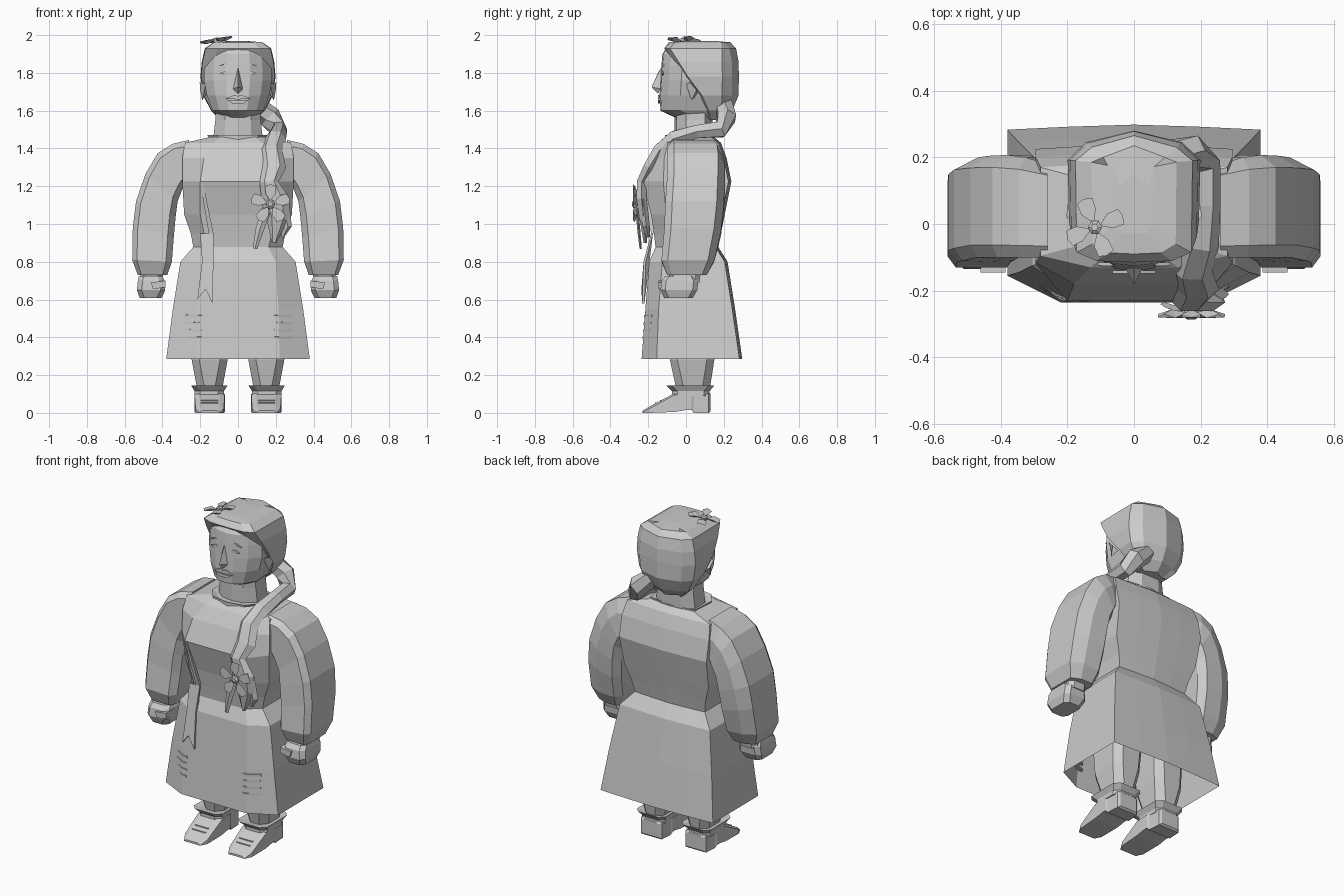
import bpy, bmesh, math
from mathutils import Vector, Matrix

grey = bpy.data.materials.new("light_grey")
grey.diffuse_color = (0.6, 0.6, 0.6, 1)


def make(name, verts, faces):
    me = bpy.data.meshes.new(name)
    me.from_pydata([tuple(v) for v in verts], [], faces)
    bm = bmesh.new()
    bm.from_mesh(me)
    bmesh.ops.recalc_face_normals(bm, faces=bm.faces)
    bm.to_mesh(me)
    bm.free()
    me.materials.append(grey)
    ob = bpy.data.objects.new(name, me)
    bpy.context.collection.objects.link(ob)
    return ob


def loft(name, rings, caps=(True, True)):
    n = len(rings[0])
    verts = [v for r in rings for v in r]
    faces = [(i * n + j, i * n + (j + 1) % n, (i + 1) * n + (j + 1) % n, (i + 1) * n + j)
             for i in range(len(rings) - 1) for j in range(n)]
    if caps[0]:
        faces.append(tuple(range(n)))
    if caps[1]:
        faces.append(tuple(range(len(verts) - n, len(verts))))
    return make(name, verts, faces)


def ring(z, half):
    """Mirror a half outline (front to back, x >= 0) into a full ring."""
    left = [(-x, y, z) for x, y in reversed(half) if x > 0]
    return [(x, y, z) for x, y in half] + left


def plate(name, pts, y, depth=0.009):
    """Thin plate in the xz plane whose front face is at y."""
    return loft(name, [[(x, y, z) for x, z in pts], [(x, y + depth, z) for x, z in pts]])


def tube(name, path, sides=6):
    """Tube through (x, y, z, half width, half depth) stations."""
    p = [Vector(s[:3]) for s in path]
    rings = []
    for i, s in enumerate(path):
        d = (p[min(i + 1, len(p) - 1)] - p[max(i - 1, 0)]).normalized()
        u = (Vector((1, 0, 0)) - d * d.x).normalized()
        v = d.cross(u)
        rings.append([p[i] + u * math.cos(a) * s[3] + v * math.sin(a) * s[4]
                      for a in (math.tau * k / sides for k in range(sides))])
    return loft(name, rings)


def flower(name, centre, rot, r, petals):
    m = Matrix.Translation(centre) @ rot
    for k in range(petals):
        q = m @ Matrix.Rotation(math.tau * (k + .25) / petals, 4, 'Z')
        pts = [(.15, 0, 0), (.55, -.26, .16), (.92, -.27, .05), (1, 0, .14), (.92, .27, .05),
               (.55, .26, .16), (.6, 0, -.08)]
        make(name + "_petal", [q @ (Vector(c) * r) for c in pts],
             [(0, 1, 6), (1, 2, 6), (2, 3, 6), (3, 4, 6), (4, 5, 6), (5, 0, 6), (0, 5, 4, 3, 2, 1)])
    loft(name + "_centre", [[m @ (Vector((math.cos(a) * w, math.sin(a) * w, h)) * r)
                             for a in (math.tau * k / 6 for k in range(6))]
                            for w, h in ((.2, -.05), (.24, .12), (.12, .2))])


# skirt: open at the hem, pulled in at the waist
def body_ring(z, hw, fw, yf, ys, yb):
    return ring(z, [(0, yf), (fw, yf), (hw, ys), (hw, yb - .015), (hw * .5, yb - .006), (0, yb)])


loft("skirt", [body_ring(.285, .38, .22, -.235, -.155, .298),
               body_ring(.55, .345, .215, -.215, -.145, .26),
               body_ring(.80, .305, .20, -.195, -.125, .22),
               body_ring(.88, .235, .16, -.16, -.10, .17)], (False, True))

# bodice with an overhanging chest and back yoke
loft("bodice", [body_ring(.87, .235, .16, -.16, -.10, .17),
                body_ring(.95, .25, .18, -.17, -.10, .185),
                body_ring(1.05, .285, .20, -.185, -.105, .205),
                body_ring(1.225, .295, .20, -.23, -.12, .24),
                body_ring(1.35, .295, .18, -.18, -.115, .215),
                body_ring(1.43, .28, .13, -.13, -.095, .185),
                body_ring(1.46, .15, .09, -.095, -.06, .15)])

# collar and neck
loft("collar", [ring(z, [(0, yf - .02), (.1 * k, yf), (.15 * k, -.02), (.14 * k, .13), (0, .15)])
                for z, k, yf in ((1.43, .95, -.09), (1.47, 1.08, -.09), (1.455, .8, -.06))])
loft("neck", [ring(z, [(0, -.06), (.07, -.05), (w, .0), (w, .10), (.06, .14), (0, .14)])
              for z, w in ((1.42, .135), (1.55, .12), (1.63, .12))])

# face: jaw, cheeks, forehead
loft("face", [ring(z, [(0, yf), (.35 * w, yf + .006), (.72 * w, yf + .045), (w, yf + .11), (w * .95, yb), (0, yb)])
              for z, w, yf, yb in ((1.56, .10, -.05, .12), (1.60, .135, -.135, .12), (1.68, .165, -.14, .14),
                                   (1.76, .18, -.135, .15), (1.84, .178, -.13, .16), (1.90, .17, -.125, .16),
                                   (1.94, .15, -.10, .16))])

# swept back hair, its front edge slanting down behind the ear
loft("hair", [ring(z, [(0, yf), (.65 * w, yf + .004), (w, yf + .03), (w * 1.02, .15 + yb * .15),
                       (.74 * w, yb - .035), (0, yb)])
              for z, w, yf, yb in ((1.55, .09, .10, .20), (1.60, .14, .09, .245), (1.68, .18, .055, .278),
                                   (1.78, .195, -.02, .28), (1.86, .188, -.07, .278), (1.93, .172, -.115, .265),
                                   (1.962, .125, -.09, .235), (1.968, .06, -.03, .15))])

# nose and lips
make("nose", [(0, -.13, 1.83), (-.028, -.13, 1.715), (.028, -.13, 1.715), (0, -.182, 1.725), (0, -.15, 1.69),
              (0, -.148, 1.80)],
     [(0, 1, 3, 5), (0, 5, 3, 2), (1, 4, 3), (4, 2, 3), (0, 2, 4, 1)])
plate("upper_lip", [(-.065, 1.662), (-.02, 1.684), (0, 1.677), (.02, 1.684), (.065, 1.662), (0, 1.660)], -.148)
plate("lower_lip", [(-.055, 1.657), (0, 1.654), (.055, 1.657), (.03, 1.637), (-.03, 1.637)], -.147)

for s in (-1, 1):
    # eyes, brows and ears
    for nm, pts, y in (("eye", [(.032, 1.795), (.06, 1.813), (.098, 1.798), (.065, 1.787)], -.128),
                       ("brow", [(.03, 1.835), (.065, 1.852), (.108, 1.835), (.065, 1.843)], -.125)):
        plate(nm, [(s * x, z) for x, z in pts], y)
    make("ear", [(s * x, y, z) for x, y, z in ((.17, .0, 1.74), (.203, .02, 1.75), (.2, .055, 1.71),
                                               (.19, .03, 1.655), (.165, .06, 1.69))],
         [(0, 1, 2, 3), (1, 0, 4), (1, 4, 2), (2, 4, 3), (3, 4, 0)])

    # puffed sleeve: outer and inner edge stations with front and back depth
    st = [(.26, 1.445, .26, 1.2, -.10, .18), (.345, 1.425, .29, 1.2, -.10, .20), (.425, 1.375, .30, 1.17, -.10, .207),
          (.49, 1.265, .32, 1.12, -.10, .205), (.54, 1.12, .33, 1.04, -.11, .20), (.557, .98, .34, .93, -.115, .185),
          (.56, .81, .35, .80, -.13, .15), (.53, .73, .375, .73, -.10, .11)]
    prof = [(0, .12), (.12, 0), (.85, 0), (1, .15), (1, .85), (.85, 1), (.35, 1), (0, .88)]
    loft("sleeve", [[(s * (a + (c - a) * t), yf + (yb - yf) * v, b + (d - b) * t) for t, v in prof]
                    for a, b, c, d, yf, yb in st])

    # cuff, fist and thumb
    def box_ring(z, x0, x1, y0, y1, c=.025):
        return [(s * x, y, z) for x, y in ((x0 + c, y0), (x1 - c, y0), (x1, y0 + c), (x1, y1 - c),
                                           (x1 - c, y1), (x0 + c, y1), (x0, y1 - c), (x0, y0 + c))]
    loft("cuff", [box_ring(.75, .40, .515, -.09, .08), box_ring(.69, .395, .52, -.09, .07)])
    loft("fist", [box_ring(.725, .40, .525, -.11, .05), box_ring(.70, .39, .53, -.13, .065),
                  box_ring(.65, .385, .535, -.135, .06), box_ring(.607, .405, .52, -.115, .035)])
    loft("thumb", [[(s * x, y, z) for x, z in ((.385, .70), (.46, .69), (.45, .655), (.385, .665))]
                   for y in (-.145, -.06)])

    # leg, boot top and pointed shoe
    loft("leg", [box_ring(z, x0, x1, y0, y1, .04) for z, x0, x1, y0, y1 in
                 ((.12, .085, .215, -.05, .125), (.28, .055, .245, -.085, .15), (.5, .04, .25, -.10, .16))])
    loft("boot_top", [box_ring(.09, .075, .23, -.075, .125, .03), box_ring(.115, .075, .23, -.075, .125, .03),
                      box_ring(.145, .055, .248, -.105, .15, .03), box_ring(.135, .09, .21, -.06, .12, .03)])
    loft("shoe", [[(s * x, y, z) for x, z in ((.15 - w, z0), (.15 + w, z0), (.15 + w, z1 - .01),
                                              (.15 + w * .7, z1), (.15 - w * .7, z1), (.15 - w, z1 - .01))]
                  for y, w, z0, z1 in ((-.23, .055, .0, .012), (-.19, .075, 0, .035), (-.06, .08, .005, .105),
                                       (0, .08, .015, .11), (.03, .08, .015, .11), (.04, .075, 0, .11),
                                       (.12, .07, 0, .11), (.13, .055, .01, .10))])
    # laces lying on the slope of the shoe
    for z, y in ((.05, -.165), (.065, -.138)):
        plate("lace", [(s * .105, z - .004), (s * .195, z - .004), (s * .195, z + .004), (s * .105, z + .004)], y)

    # short trim bars at the apron sides
    for k in range(4):
        z = .40 + k * .038
        y = -.225 + (z - .4) * .07
        loft("trim_bar", [[(s * .19, y - .004, z + dz - .004), (s * .215, y - .006, z + dz - .003),
                           (s * .285, y + .034, z + dz), (s * .285, y + .044, z + dz), (s * .19, y + .01, z + dz)]
                          for dz in (-.006, .006)])

# long hair tail over the shoulder, pinched like a braid
tube("hair_tail", [(.08, .20, 1.64, .05, .05), (.17, .215, 1.565, .06, .055), (.215, .18, 1.50, .045, .05),
                   (.215, .06, 1.49, .045, .04), (.20, -.06, 1.455, .055, .045), (.175, -.14, 1.39, .06, .04),
                   (.19, -.195, 1.30, .065, .035), (.165, -.235, 1.22, .05, .03), (.20, -.235, 1.12, .075, .03),
                   (.21, -.225, 1.03, .06, .025), (.19, -.215, .90, .012, .01)], 6)
tube("hair_tip", [(.22, -.225, 1.12, .05, .02), (.255, -.21, .985, .03, .02), (.235, -.20, .93, .008, .01)], 5)
tube("tail_ribbon", [(.15, -.26, 1.08, .025, .008), (.115, -.25, .97, .022, .008), (.09, -.24, .87, .012, .006)], 4)

# flowers on the tail and in the hair
flower("chest_flower", (.172, -.265, 1.105), Matrix.Rotation(math.radians(90), 4, 'X'), .105, 5)
flower("hair_flower", (-.115, -.01, 1.968), Matrix.Rotation(math.radians(-10), 4, 'Y'), .092, 4)

# hanging sash with a forked end, and its flat band across the bodice
loft("sash", [[(x + dx, y, z + dz) for x, y, z, dx, dz in pts] for pts in (
    [(-.20, -.185, .95, 0, 0), (-.13, -.185, .95, 0, 0), (-.13, -.225, .80, 0, 0), (-.135, -.232, .58, 0, 0),
     (-.172, -.236, .655, 0, 0), (-.215, -.232, .60, 0, 0), (-.19, -.225, .80, 0, 0)],
    [(-.20, -.175, .95, 0, 0), (-.13, -.175, .95, 0, 0), (-.13, -.213, .80, 0, 0), (-.135, -.22, .58, 0, 0),
     (-.172, -.224, .655, 0, 0), (-.215, -.22, .60, 0, 0), (-.19, -.213, .80, 0, 0)])])
make("sash_band", [(-.20, -.23, 1.22), (-.185, -.232, 1.22), (-.13, -.185, .95), (-.155, -.185, .95),
                   (-.20, -.22, 1.22), (-.185, -.22, 1.22), (-.13, -.165, .95), (-.155, -.165, .95)],
     [(0, 1, 2, 3), (4, 7, 6, 5), (0, 4, 5, 1), (1, 5, 6, 2), (2, 6, 7, 3), (3, 7, 4, 0)])
